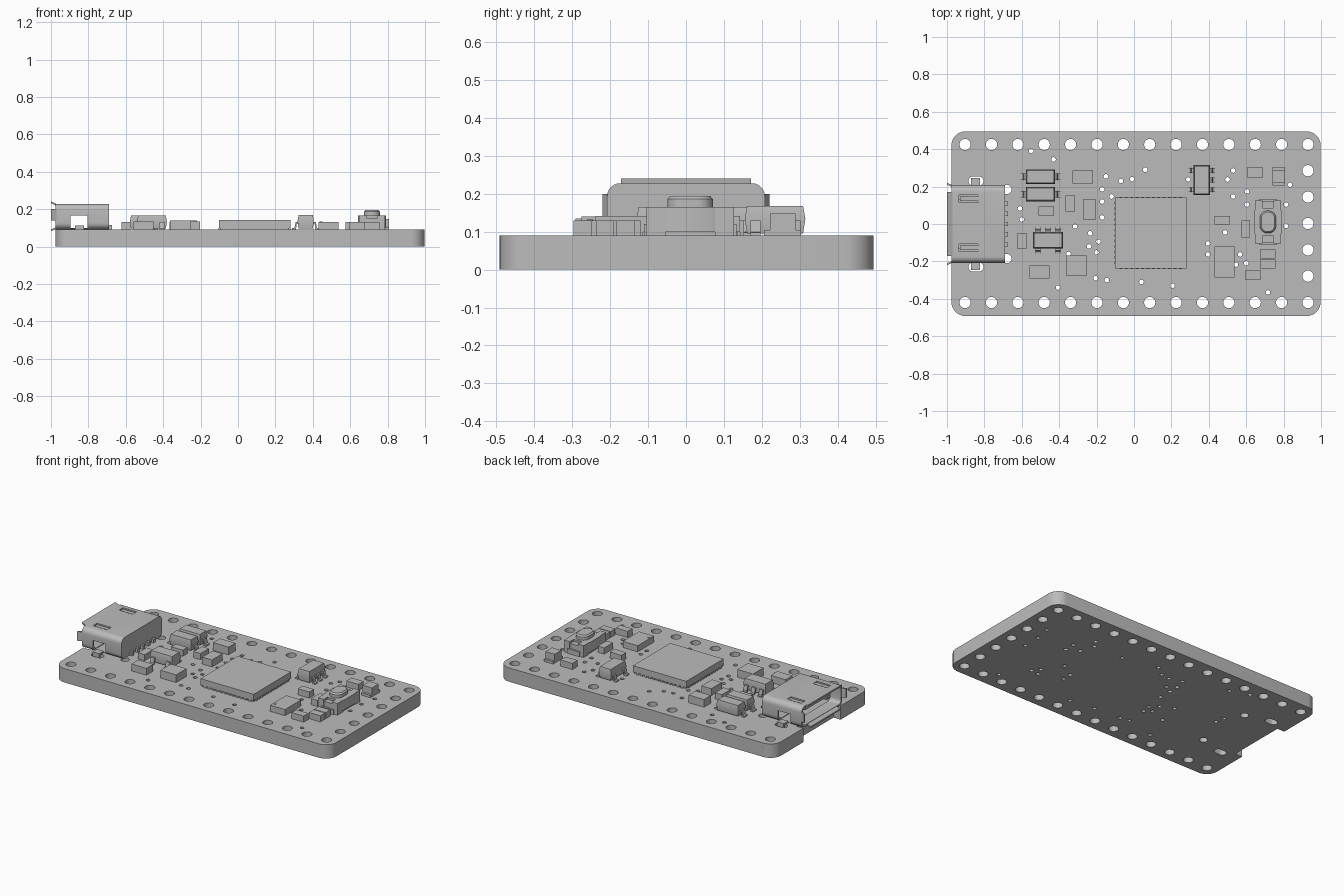
import bpy
import bmesh
from math import cos, sin, pi, radians
from mathutils import Matrix

cube = bpy.data.objects.get("Cube")
if cube:
    bpy.data.objects.remove(cube)

GREY = (0.5, 0.5, 0.5, 1)
grey = bpy.data.materials.new("plain_grey")
grey.use_nodes = True
grey.diffuse_color = GREY
grey.node_tree.nodes["Principled BSDF"].inputs["Base Color"].default_value = GREY

TOP = 0.09      # height of the board's upper face
parts = []


def finish(name, mesh):
    mesh.materials.clear()
    mesh.materials.append(grey)
    ob = bpy.data.objects.new(name, mesh)
    bpy.context.scene.collection.objects.link(ob)
    parts.append(ob)
    return ob


def circle(x, y, r, n=24):
    return [(x + r * cos(2 * pi * i / n), y + r * sin(2 * pi * i / n)) for i in range(n)]


def rounded(x0, x1, y0, y1, r, n=6):
    """Counter-clockwise rounded rectangle."""
    pts = []
    corners = ((x1 - r, y1 - r), (x0 + r, y1 - r), (x0 + r, y0 + r), (x1 - r, y0 + r))
    for k, (cx, cy) in enumerate(corners):
        for i in range(n + 1):
            a = (k + i / n) * pi / 2
            pts.append((cx + r * cos(a), cy + r * sin(a)))
    return pts


def plate(name, loops, z0, z1, matrix=None):
    """Extruded flat outline; loops after the first become holes."""
    cu = bpy.data.curves.new(name, "CURVE")
    cu.dimensions = "2D"
    cu.fill_mode = "BOTH"
    cu.extrude = (z1 - z0) / 2
    for pts in loops:
        sp = cu.splines.new("POLY")
        sp.points.add(len(pts) - 1)
        for p, (x, y) in zip(sp.points, pts):
            p.co = (x, y, 0, 1)
        sp.use_cyclic_u = True
    tmp = bpy.data.objects.new(name, cu)
    bpy.context.scene.collection.objects.link(tmp)
    deps = bpy.context.evaluated_depsgraph_get()
    mesh = bpy.data.meshes.new_from_object(tmp.evaluated_get(deps))
    bpy.data.objects.remove(tmp)
    mesh.transform(Matrix.Translation((0, 0, (z0 + z1) / 2)))
    if matrix:
        mesh.transform(matrix)
    bm = bmesh.new()
    bm.from_mesh(mesh)
    bmesh.ops.remove_doubles(bm, verts=bm.verts, dist=1e-5)
    bmesh.ops.recalc_face_normals(bm, faces=bm.faces)
    bm.to_mesh(mesh)
    bm.free()
    return finish(name, mesh)


def stack(name, rings):
    """Solid lofted through (outline, height) rings of equal length."""
    bm = bmesh.new()
    loops = [[bm.verts.new((x, y, z)) for x, y in pts] for pts, z in rings]
    n = len(loops[0])
    for a, b in zip(loops, loops[1:]):
        for i in range(n):
            bm.faces.new((a[i], a[(i + 1) % n], b[(i + 1) % n], b[i]))
    bm.faces.new(loops[0][::-1])
    bm.faces.new(loops[-1])
    bmesh.ops.recalc_face_normals(bm, faces=bm.faces)
    mesh = bpy.data.meshes.new(name)
    bm.to_mesh(mesh)
    bm.free()
    return finish(name, mesh)


def rect(x, y, w, d):
    return [(x - w / 2, y - d / 2), (x + w / 2, y - d / 2), (x + w / 2, y + d / 2), (x - w / 2, y + d / 2)]


def box(name, x, y, w, d, z0, z1):
    return stack(name, [(rect(x, y, w, d), z0), (rect(x, y, w, d), z1)])


def package(name, x, y, w, d, top):
    """Moulded body with drafted sides."""
    mid = (TOP + top) / 2 + 0.005
    t = 0.012
    return stack(name, [(rect(x, y, w - t, d - t), TOP + 0.006), (rect(x, y, w, d), mid),
                        (rect(x, y, w - t, d - t), top)])


def leg(name, x, y, angle, width=0.026):
    """Gull-wing lead starting at a body side and pointing along angle."""
    prof = [(-0.01, 0.13), (0.01, 0.13), (0.016, 0.1), (0.028, 0.098), (0.028, TOP),
            (0.008, TOP), (0.004, 0.12), (-0.01, 0.12)]
    m = Matrix.Translation((x, y, 0)) @ Matrix.Rotation(radians(angle), 4, "Z") @ Matrix.Rotation(pi / 2, 4, "X")
    return plate(name, [prof], -width / 2, width / 2, m)


# Circuit board: rounded outline with a connector notch, pin holes, slots and vias
outline = rounded(-0.976, 0.998, -0.492, 0.495, 0.075, 8)
notch = [(-0.976, 0.19), (-0.925, 0.19), (-0.925, -0.19), (-0.976, -0.19)]
outline = outline[:18] + notch + outline[18:]
PITCH = 0.141
holes = [circle(-0.903 + PITCH * i, y, 0.03) for i in range(14) for y in (0.425, -0.42)]
holes += [circle(0.93, 0.003 + PITCH * i, 0.03) for i in range(-2, 3)]
for s in (-1, 1):
    holes.append(circle(-0.68, 0.185 * s, 0.025))
    holes.append(rounded(-0.885, -0.805, 0.23 * s - 0.024, 0.23 * s + 0.024, 0.023))
vias = [(-.55, .39), (-.43, .345), (-.15, .255), (-.07, .23), (-.01, .24), (.06, .29), (-.12, .147),
        (-.17, .185), (-.17, .12), (-.17, .035), (-.315, -.013), (-.235, -.05), (-.19, -.094),
        (-.24, -.12), (-.35, -.16), (-.2, -.152), (-.205, -.29), (-.145, -.3), (-.406, -.34),
        (.04, -.31), (.206, -.33), (-.61, .083), (-.6, .024), (.29, .238), (.53, .286), (.5, .238),
        (.834, .21), (.604, .174), (.604, .104), (.53, .147), (.813, -.01), (.813, .104),
        (.487, -.045), (.396, -.104), (.396, -.163), (.567, -.163), (.6, -.21), (.545, -.217), (.716, -.366)]
holes += [circle(x, y, 0.0125, 12) for x, y in vias]
plate("circuit_board", [outline] + holes, 0, TOP)

# Main processor with rows of pads under its rim
box("processor_body", 0.089, -0.048, 0.382, 0.382, 0.1, 0.142)
box("processor_base", 0.089, -0.048, 0.368, 0.368, TOP, 0.1)
for i in range(12):
    o = (i - 5.5) * 0.029
    box("processor_pads_a", 0.089 + o, -0.048, 0.015, 0.384, TOP, 0.1)
    box("processor_pads_b", 0.089, -0.048 + o, 0.384, 0.015, TOP, 0.1)

# Connector shell: hollow rounded tube along x, cut by side windows and top slots
ALONG_X = Matrix(((0, 0, 1, 0), (1, 0, 0, 0), (0, 1, 0, 0), (0, 0, 0, 1)))
outer = rounded(-0.208, 0.208, 0.092, 0.228, 0.034)
inner = rounded(-0.196, 0.196, 0.104, 0.216, 0.024)
shell = plate("connector_shell", [outer, inner], -0.975, -0.7, ALONG_X)
plate("connector_back", [outer], -0.702, -0.69, ALONG_X)
cutters = [box("cutter", -0.85, 0, 0.09, 0.6, 0.1, 0.165)]
cutters += [box("cutter", -0.885, y, 0.1, 0.04, 0.2, 0.26) for y in (0.136, -0.128)]
for c in cutters:
    mod = shell.modifiers.new("cut", "BOOLEAN")
    mod.operation = "DIFFERENCE"
    mod.solver = "EXACT"
    mod.object = c
    bpy.context.view_layer.objects.active = shell
    bpy.ops.object.modifier_apply(modifier=mod.name)
    parts.remove(c)
    bpy.data.objects.remove(c)
for y in (0.136, -0.128):
    box("spring_tongue", -0.88, y, 0.1, 0.024, 0.212, 0.224)
box("contact_tongue", -0.82, 0, 0.25, 0.26, 0.175, 0.195)

# Flared lips around the connector mouth
UPRIGHT = Matrix.Rotation(pi / 2, 4, "X")
plate("upper_lip", [[(-0.97, 0.216), (-1, 0.232), (-1, 0.241), (-0.97, 0.228)]], -0.172, 0.172, UPRIGHT)
plate("lower_lip", [[(-0.97, 0.104), (-1, 0.092), (-1, 0.083), (-0.97, 0.092)]], -0.15, 0.15, UPRIGHT)
for s in (-1, 1):
    plate("side_lip", [[(-0.97, 0.197 * s), (-1, 0.21 * s), (-1, 0.22 * s), (-0.97, 0.208 * s)]], 0.14, 0.2)
    # Mounting feet reaching through the slots
    box("foot_arm", -0.848, 0.222 * s, 0.048, 0.046, 0.1, 0.112)
    box("foot_pin", -0.848, 0.239 * s, 0.048, 0.012, 0.03, 0.112)
for i in range(5):
    box("connector_pin", -0.685, (i - 2) * 0.055, 0.02, 0.022, TOP, 0.115)

# Diodes
for y in (0.253, 0.16):
    package("diode_body", -0.5, y, 0.156, 0.078, 0.165)
    leg("diode_lead", -0.578, y, 180, 0.034)
    leg("diode_lead", -0.422, y, 0, 0.034)

# Voltage regulator
package("regulator_body", -0.46, -0.087, 0.16, 0.088, 0.165)
for o in (-0.054, 0, 0.054):
    leg("regulator_lead", -0.46 + o, -0.043, 90)
    if o:
        leg("regulator_lead", -0.46 + o, -0.131, -90)

# Charger chip
package("charger_body", 0.362, 0.235, 0.088, 0.16, 0.168)
for o in (-0.052, 0, 0.052):
    leg("charger_lead", 0.406, 0.235 + o, 0)
    if o:
        leg("charger_lead", 0.318, 0.235 + o, 180)

# Small block components: x, y, width, depth, height above the board
blocks = [(-.275, .252, .11, .07, .05), (-.341, .11, .05, .086, .04), (-.238, .077, .07, .107, .045),
          (-.47, .07, .083, .048, .04), (-.6, -.09, .048, .086, .04), (-.307, -.222, .112, .107, .05),
          (-.506, -.257, .107, .07, .045), (.473, .02, .083, .048, .04), (.597, -.027, .046, .09, .04),
          (.647, .275, .086, .053, .04), (.636, -.273, .086, .048, .04), (.716, -.16, .083, .048, .04),
          (.716, -.214, .083, .048, .04), (.484, -.203, .107, .166, .04)]
for x, y, w, d, h in blocks:
    box("block_component", x, y, w, d, TOP, TOP + h)
plate("crystal_mark", [circle(0.444, -0.253, 0.008, 12)], 0.128, 0.133)

# Indicator light
box("indicator_base", 0.773, 0.255, 0.064, 0.098, TOP, 0.105)
box("indicator_lens", 0.773, 0.255, 0.066, 0.068, 0.1, 0.148)

# Push button: chamfered body, corner posts, domed oval cap and solder tabs
BX, BY = 0.716, 0.011
body = rounded(BX - 0.065, BX + 0.065, BY - 0.11, BY + 0.11, 0.028, 2)
plate("button_body", [body], TOP, 0.152)
plate("button_cover", [rounded(BX - 0.074, BX + 0.074, BY - 0.075, BY + 0.075, 0.02, 2)], 0.1, 0.166)


def cap(t):
    return rounded(BX - 0.043 + t, BX + 0.043 - t, BY - 0.06 + t, BY + 0.06 - t, 0.04 - t, 8)


stack("button_cap", [(cap(0), 0.16), (cap(0), 0.186), (cap(0.008), 0.195)])
for sx in (-1, 1):
    for sy in (-1, 1):
        box("button_post", BX + 0.05 * sx, BY + 0.09 * sy, 0.04, 0.05, TOP, 0.166)
for s in (-1, 1):
    box("button_tab", BX, BY + 0.112 * s, 0.09, 0.02, TOP, 0.12)

# Smooth the round walls and keep the edges sharp
bpy.ops.object.select_all(action="DESELECT")
for ob in parts:
    ob.select_set(True)
bpy.context.view_layer.objects.active = parts[0]
bpy.ops.object.shade_smooth_by_angle(angle=radians(30))
